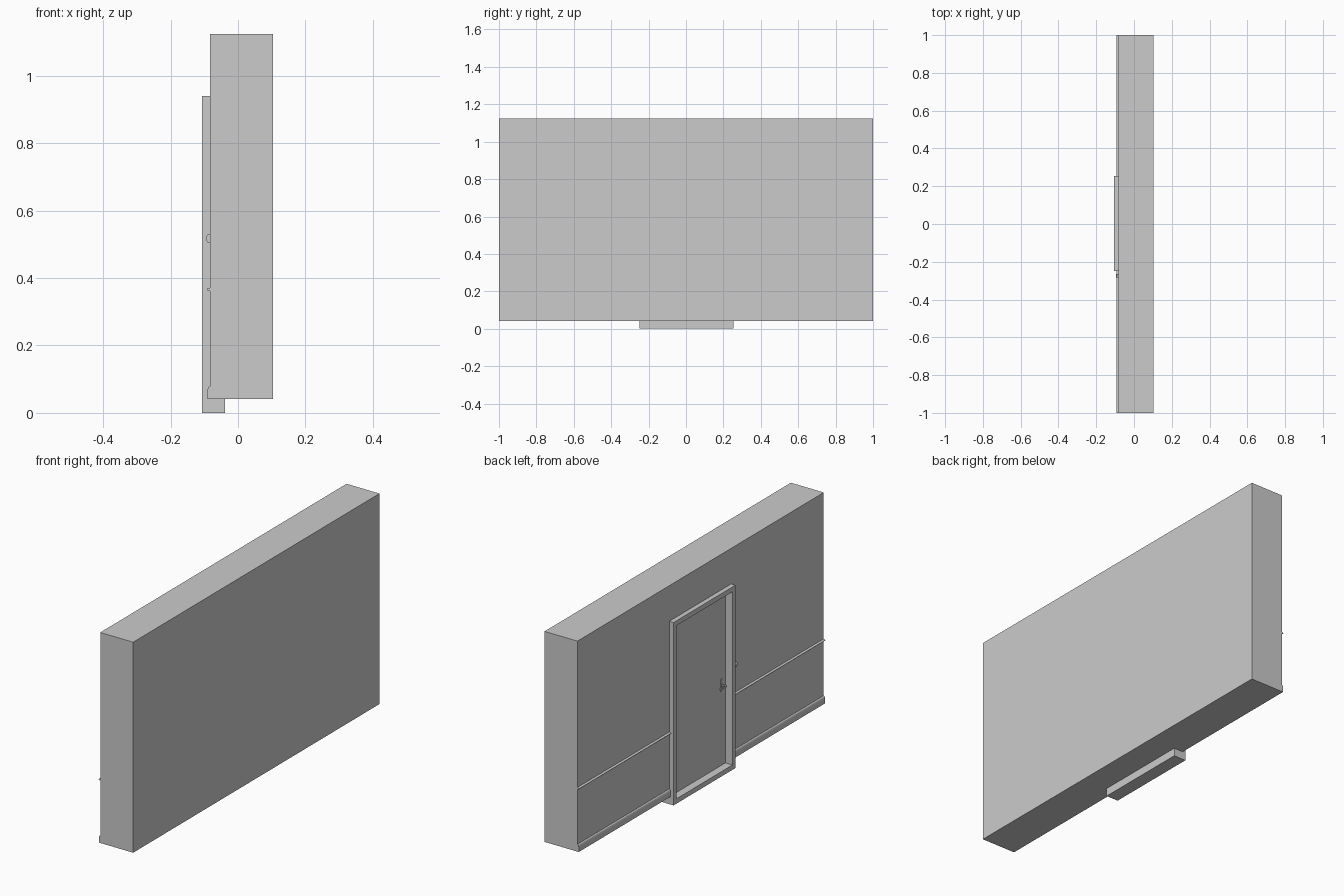
import bpy, bmesh, math
from mathutils import Vector

if "Cube" in bpy.data.objects:
    bpy.data.objects.remove(bpy.data.objects["Cube"])

WX0, WX1 = -0.083, 0.104        # wall thickness range
WZ0, WZ1 = 0.041, 1.123         # wall height range
FX0, FX1 = -0.107, -0.038       # door frame depth range
FY0, FY1, FZ = -0.249, 0.254, 0.94
FW = 0.025                      # frame board width


def finish(name, bm):
    bmesh.ops.recalc_face_normals(bm, faces=bm.faces)
    mesh = bpy.data.meshes.new(name)
    bm.to_mesh(mesh)
    bm.free()
    ob = bpy.data.objects.new(name, mesh)
    bpy.context.collection.objects.link(ob)
    return ob


def extrude(name, points, offset):
    bm = bmesh.new()
    face = bm.faces.new([bm.verts.new(p) for p in points])
    new = bmesh.ops.extrude_face_region(bm, geom=[face], use_keep_orig=True)
    verts = [v for v in new["geom"] if isinstance(v, bmesh.types.BMVert)]
    bmesh.ops.translate(bm, verts=verts, vec=Vector(offset))
    return finish(name, bm)


def box(name, lo, hi):
    (x0, y0, z0), (x1, y1, z1) = lo, hi
    base = [(x0, y0, z0), (x1, y0, z0), (x1, y1, z0), (x0, y1, z0)]
    return extrude(name, base, (0, 0, z1 - z0))


def along_y(name, profile, y0, y1):
    return extrude(name, [(x, y0, z) for x, z in profile], (0, y1 - y0, 0))


def cut(target, cutter):
    mod = target.modifiers.new("opening", "BOOLEAN")
    mod.operation = "DIFFERENCE"
    mod.solver = "EXACT"
    mod.object = cutter
    cutter.hide_render = True
    cutter.hide_set(True)


# Wall with a recess for the door
wall = box("wall", (WX0, -1, WZ0), (WX1, 1, WZ1))
cut(wall, box("wall_cutter", (-0.2, FY0, -0.1), (FX1, FY1, FZ)))

# Door frame with a recessed opening; the door leaf sits at the back
frame = box("door_frame", (FX0, FY0, 0), (FX1, FY1, FZ))
cut(frame, box("frame_cutter", (-0.2, FY0 + FW, FW), (-0.060, FY1 - FW, FZ - FW)))
box("door_leaf", (-0.067, FY0 + FW, FW), (-0.059, FY1 - FW, FZ - FW))

# Skirting board and half-round rail on both sides of the door
skirting = [(WX0, WZ0), (-0.0905, WZ0), (-0.0905, 0.067), (-0.089, 0.074),
            (-0.086, 0.078), (WX0, 0.079)]
rail = [(WX0 - 0.0095 * math.sin(math.pi * i / 8),
         0.366 - 0.005 * math.cos(math.pi * i / 8)) for i in range(9)]
for side, y0, y1 in (("right", -1, FY0), ("left", FY1, 1)):
    along_y("skirting_" + side, skirting, y0, y1)
    along_y("rail_" + side, rail, y0, y1)

# Door handle: plate, stub and lever
HY, HZ = -0.193, 0.437
box("handle_plate", (-0.070, HY - 0.008, HZ - 0.032), (-0.066, HY + 0.008, HZ + 0.032))
box("handle_stub", (-0.090, HY - 0.004, HZ - 0.004), (-0.069, HY + 0.004, HZ + 0.004))
box("handle_lever", (-0.094, HY - 0.004, HZ - 0.004), (-0.088, HY + 0.045, HZ + 0.004))

# Bell push beside the door
bell = [(WX0, 0.503), (-0.091, 0.506), (-0.095, 0.513), (-0.0945, 0.522),
        (-0.090, 0.529), (WX0, 0.530)]
along_y("bell_push", bell, -0.284, -0.264)
